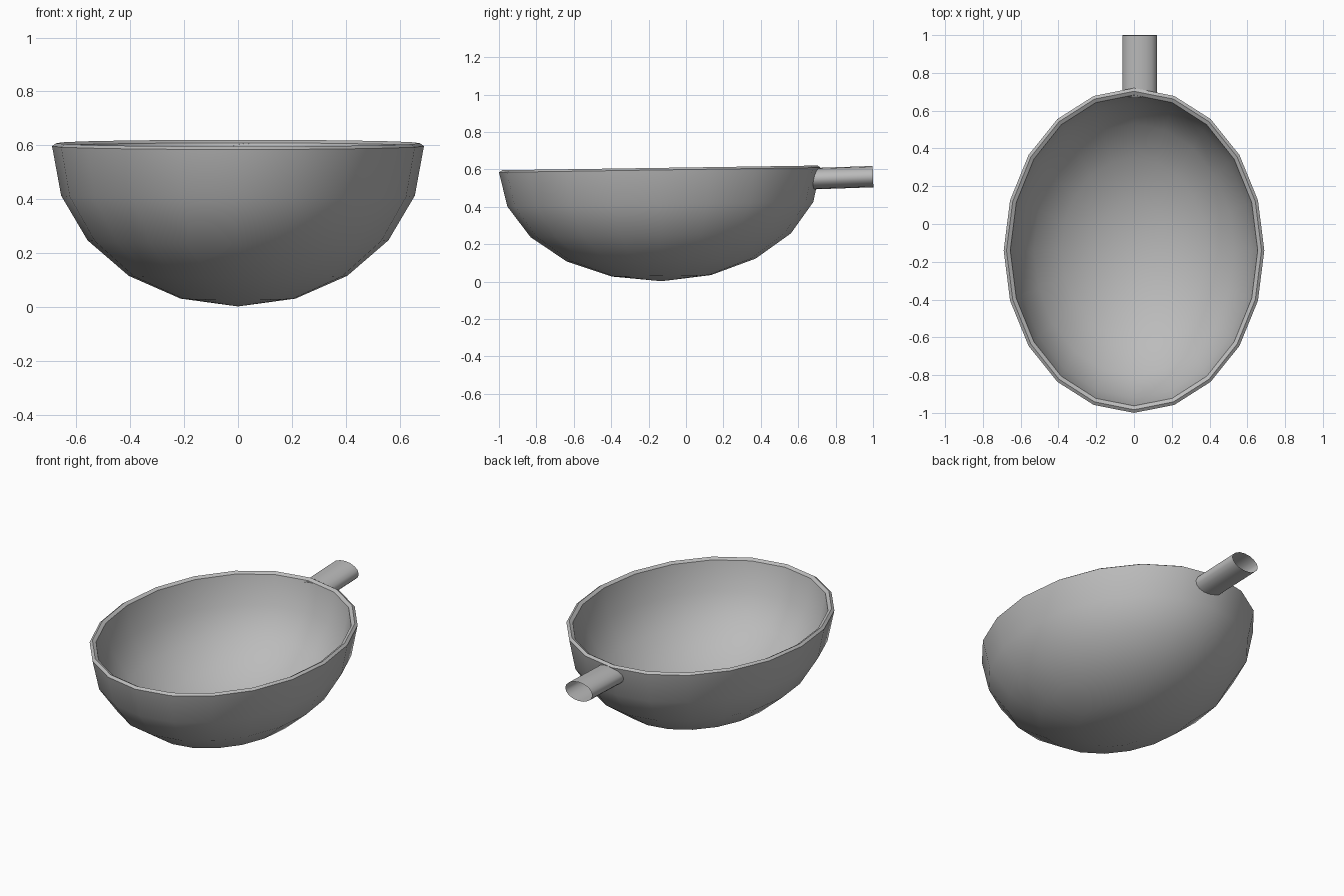
import bpy, bmesh, math
from mathutils import Matrix, Vector

cube = bpy.data.objects.get("Cube")
if cube:
    bpy.data.objects.remove(cube)

grey = bpy.data.materials.new("plain grey")
grey.use_nodes = True
colour = (0.5, 0.5, 0.5, 1)
grey.diffuse_color = colour
grey.node_tree.nodes["Principled BSDF"].inputs["Base Color"].default_value = colour

TILT = Matrix.Rotation(math.radians(0.85), 4, 'X')


def ring(bm, sides, rx, ry, z):
    return [bm.verts.new((rx * math.cos(2 * math.pi * i / sides),
                          ry * math.sin(2 * math.pi * i / sides), z))
            for i in range(sides)]


def bridge(bm, a, b):
    n = len(a)
    for i in range(n):
        bm.faces.new((a[i], a[(i + 1) % n], b[(i + 1) % n], b[i]))


def finish(bm, name, matrix, angle):
    bmesh.ops.transform(bm, matrix=matrix, verts=bm.verts)
    bmesh.ops.recalc_face_normals(bm, faces=bm.faces)
    mesh = bpy.data.meshes.new(name)
    bm.to_mesh(mesh)
    bm.free()
    mesh.materials.append(grey)
    obj = bpy.data.objects.new(name, mesh)
    bpy.context.collection.objects.link(obj)
    bpy.ops.object.select_all(action='DESELECT')
    obj.select_set(True)
    bpy.context.view_layer.objects.active = obj
    bpy.ops.object.shade_smooth_by_angle(angle=math.radians(angle))
    return obj


# Bowl: outer half ellipsoid, ridged rim, inner half ellipsoid
SIDES, STEPS = 20, 5
bm = bmesh.new()


def shell(rx, ry, depth):
    """Rings from the rim down, closed by a pole."""
    rings = []
    for k in range(STEPS):
        a = math.pi / 2 * k / STEPS
        rings.append(ring(bm, SIDES, rx * math.cos(a), ry * math.cos(a),
                          -depth * math.sin(a)))
    pole = bm.verts.new((0, 0, -depth))
    for a, b in zip(rings, rings[1:]):
        bridge(bm, a, b)
    last = rings[-1]
    for i in range(SIDES):
        bm.faces.new((last[i], last[(i + 1) % SIDES], pole))
    return rings[0]


outer = shell(0.69, 0.86, 0.595)
inner = shell(0.655, 0.823, 0.56)
ridge = ring(bm, SIDES, 0.675, 0.843, 0.011)
bridge(bm, outer, ridge)
bridge(bm, ridge, inner)
finish(bm, "bowl", Matrix.Translation((0, -0.14, 0.597)) @ TILT, 35)

# Handle: open oval tube at the back
bm = bmesh.new()
start = ring(bm, 16, 0.092, 0.057, 0)
end = ring(bm, 16, 0.092, 0.057, -0.325)
bridge(bm, start, end)
finish(bm, "handle_tube",
       Matrix.Translation((0.03, 0.675, 0.55)) @ Matrix.Rotation(math.radians(2), 4, 'X')
       @ Matrix.Rotation(math.radians(90), 4, 'X'), 40)
